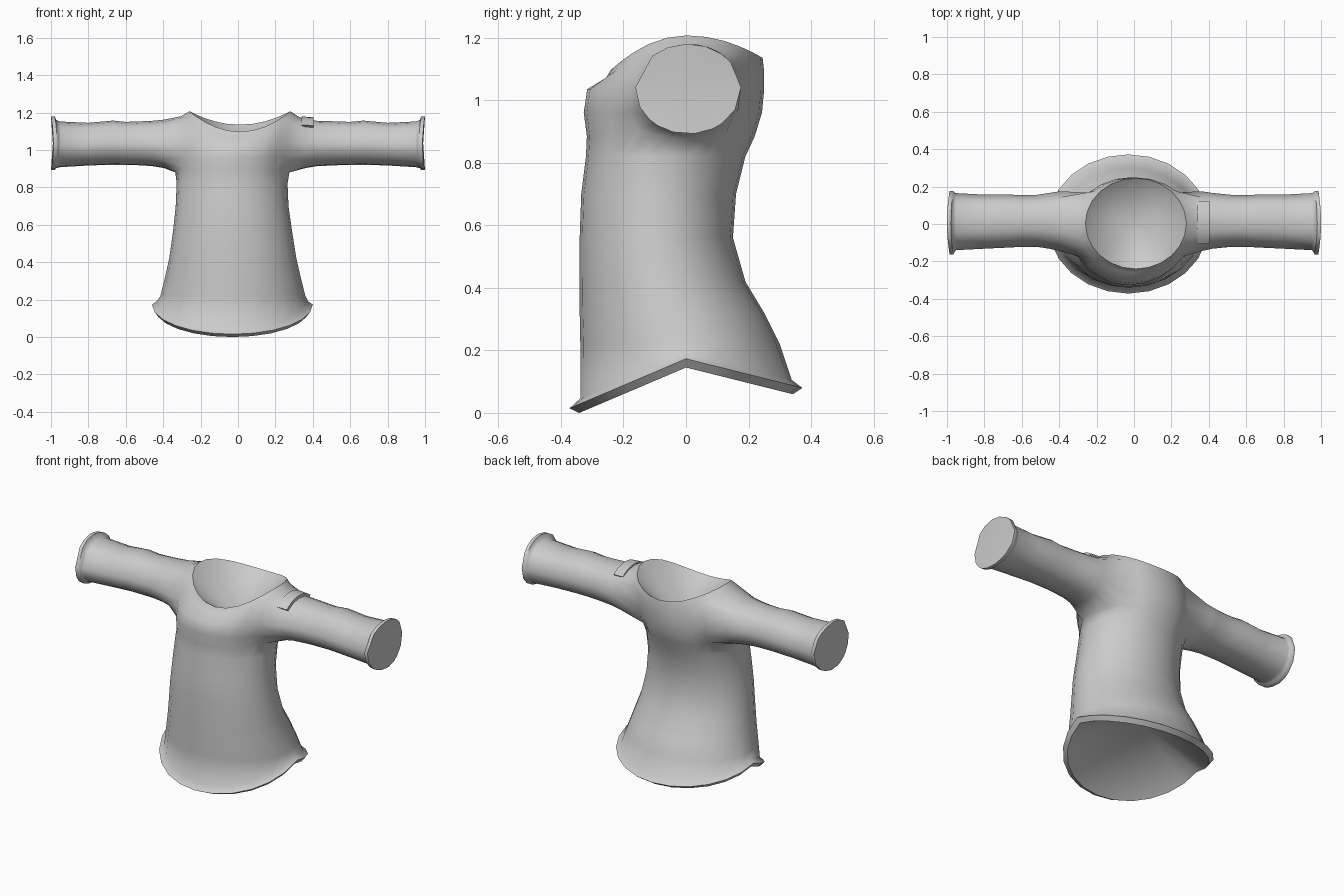
import bpy, bmesh, math

if "Cube" in bpy.data.objects:
    bpy.data.objects.remove(bpy.data.objects["Cube"])

N = 24  # columns round the torso

fabric = bpy.data.materials.new("grey fabric")
fabric.diffuse_color = (0.6, 0.6, 0.6, 1)
fabric.use_nodes = True
fabric.node_tree.nodes["Principled BSDF"].inputs["Base Color"].default_value = fabric.diffuse_color


def finish(bm, name, angle):
    bmesh.ops.recalc_face_normals(bm, faces=bm.faces)
    me = bpy.data.meshes.new(name)
    bm.to_mesh(me)
    bm.free()
    ob = bpy.data.objects.new(name, me)
    bpy.context.collection.objects.link(ob)
    me.materials.append(fabric)
    bpy.ops.object.select_all(action='DESELECT')
    ob.select_set(True)
    bpy.context.view_layer.objects.active = ob
    bpy.ops.object.shade_smooth_by_angle(angle=math.radians(angle))
    return ob


def torso_ring(bm, x0, x1, y0, y1, zf):
    """Oval ring in the given extents; zf gives height from y and sin."""
    ring = []
    for k in range(N):
        a = 2 * math.pi * k / N
        x = (x0 + x1) / 2 + (x1 - x0) / 2 * math.cos(a)
        y = (y0 + y1) / 2 + (y1 - y0) / 2 * math.sin(a)
        ring.append(bm.verts.new((x, y, zf(y, math.sin(a)))))
    return ring


def flat(z):
    return lambda y, s: z


def hem(dz):  # peaks at the sides, dips front and back
    return lambda y, s: 0.145 + dz - (0.425 if y < 0 else 0.25) * abs(y)


def saddle(front, side, back):
    return lambda y, s: side + ((front if s < 0 else back) - side) * s * s


def join(bm, a, b, skip=()):
    n = len(a)
    for k in range(n):
        if k not in skip:
            bm.faces.new((a[k], a[(k + 1) % n], b[(k + 1) % n], b[k]))


def fan(bm, ring, centre):
    c = bm.verts.new(centre)
    for k in range(len(ring)):
        bm.faces.new((ring[k], ring[(k + 1) % len(ring)], c))


bm = bmesh.new()

# Torso: rolled hem, flared skirt, waist, chest, shoulders, neckline
rings = [torso_ring(bm, *r) for r in (
    (-0.44, 0.38, -0.342, 0.342, hem(0.0)),
    (-0.46, 0.40, -0.372, 0.372, hem(0.028)),
    (-0.435, 0.375, -0.338, 0.338, hem(0.045)),
    (-0.415, 0.36, -0.338, 0.30, flat(0.22)),
    (-0.39, 0.335, -0.34, 0.25, flat(0.32)),
    (-0.368, 0.312, -0.34, 0.19, flat(0.42)),
    (-0.348, 0.29, -0.34, 0.15, flat(0.56)),
    (-0.333, 0.27, -0.335, 0.16, flat(0.70)),
    (-0.328, 0.265, -0.32, 0.19, flat(0.82)),
    (-0.335, 0.275, -0.317, 0.22, flat(0.885)),
    (-0.34, 0.29, -0.327, 0.243, flat(0.96)),
    (-0.335, 0.305, -0.316, 0.25, flat(1.035)),
    (-0.305, 0.32, -0.258, 0.249, saddle(1.068, 1.18, 1.10)),
    (-0.26, 0.28, -0.24, 0.245, saddle(1.097, 1.207, 1.135)),
)]
LOW, HIGH = 9, 12  # rows bounding the armholes
right_cols = [22, 23, 0, 1, 2, 3]
left_cols = [14, 13, 12, 11, 10, 9]
gap = {22, 23, 0, 1, 2, 9, 10, 11, 12, 13}
for i in range(len(rings) - 1):
    join(bm, rings[i], rings[i + 1], gap if LOW <= i < HIGH else ())

# Sunken closures of hem and neckline
fan(bm, rings[0], (-0.03, 0.0, 0.33))
fan(bm, rings[-1], (0.01, 0.01, 0.95))

# Sleeves grown from the armholes: distance, y range, z range
sleeve = (
    (0.36, -0.145, 0.175, 0.902, 1.162),
    (0.42, -0.132, 0.166, 0.912, 1.156),
    (0.52, -0.122, 0.156, 0.917, 1.153),
    (0.60, -0.122, 0.154, 0.919, 1.150),
    (0.67, -0.126, 0.158, 0.920, 1.157),
    (0.80, -0.132, 0.157, 0.916, 1.145),
    (0.95, -0.140, 0.165, 0.907, 1.152),
    (0.972, -0.148, 0.168, 0.902, 1.160),
    (0.98, -0.162, 0.176, 0.892, 1.180),
    (1.0, -0.162, 0.176, 0.892, 1.180),
)
for side, cols in ((1, right_cols), (-1, left_cols)):
    edge = [rings[LOW][k] for k in cols]
    edge += [rings[r][cols[-1]] for r in range(LOW + 1, HIGH)]
    edge += [rings[HIGH][k] for k in reversed(cols)]
    edge += [rings[r][cols[0]] for r in range(HIGH - 1, LOW, -1)]
    yc = sum(v.co.y for v in edge) / len(edge)
    angles = [math.atan2((v.co.z - 1.03) / 0.145, (v.co.y - yc) / 0.17) for v in edge]
    # Round off the underarm corners
    for v, a in zip(edge, angles):
        if math.sin(a) < -0.1:
            v.co.y += 0.6 * (yc + 0.19 * math.cos(a) - v.co.y)
            v.co.z += 0.6 * (1.03 + 0.16 * math.sin(a) - v.co.z)
    prev = edge
    for d, y0, y1, z0, z1 in sleeve:
        if side < 0 and d < 0.45:
            d += 0.035
        bow = 0.014 if d > 0.96 else 0.0  # cuff rim curves inward
        ring = [bm.verts.new((side * (d - bow * math.cos(a) ** 2),
                              (y0 + y1) / 2 + (y1 - y0) / 2 * math.cos(a),
                              (z0 + z1) / 2 + (z1 - z0) / 2 * math.sin(a)))
                for a in angles]
        join(bm, prev, ring)
        prev = ring
    fan(bm, prev, (side * 0.99, 0.007, 1.036))
finish(bm, "shirt", 60)

# Curved tab lying over one sleeve
bm = bmesh.new()
prev = None
for i in range(9):
    a = math.radians(47 + 90 * i / 8)
    c, s = math.cos(a), math.sin(a)
    sec = [bm.verts.new((x, 0.012 + r * 1.15 * c, 1.036 + r * s))
           for x, r in ((0.34, 0.112), (0.34, 0.143), (0.404, 0.139), (0.404, 0.108))]
    if prev:
        join(bm, prev, sec)
    else:
        bm.faces.new(sec)
    prev = sec
bm.faces.new(prev)
finish(bm, "sleeve_tab", 35)
